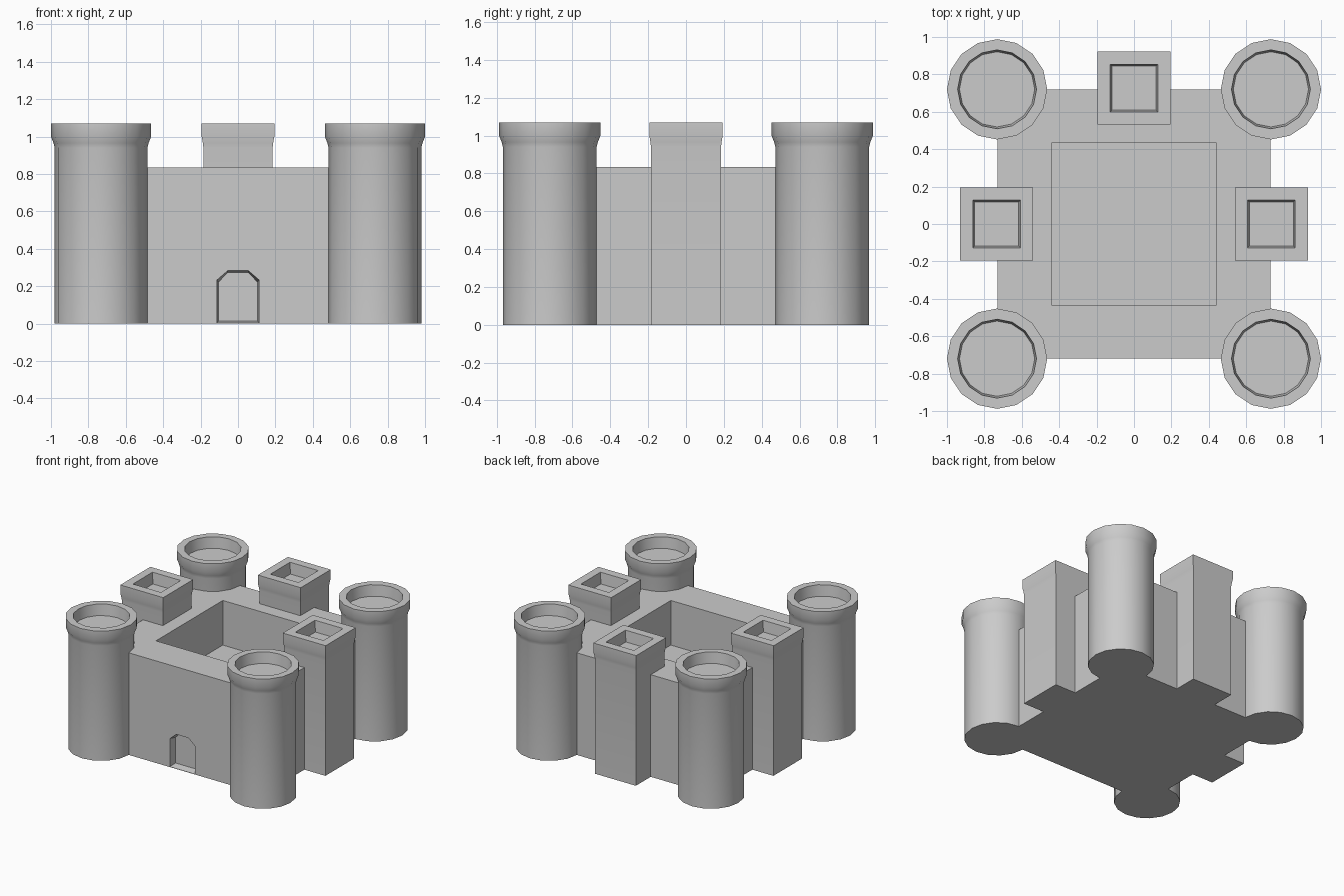
import bpy, bmesh, math

if "Cube" in bpy.data.objects:
    bpy.data.objects.remove(bpy.data.objects["Cube"])


def finish(name, bm, smooth=False):
    bmesh.ops.recalc_face_normals(bm, faces=bm.faces)
    mesh = bpy.data.meshes.new(name)
    bm.to_mesh(mesh)
    bm.free()
    obj = bpy.data.objects.new(name, mesh)
    bpy.context.collection.objects.link(obj)
    bpy.context.view_layer.objects.active = obj
    bpy.ops.object.select_all(action='DESELECT')
    obj.select_set(True)
    if smooth:
        bpy.ops.object.shade_smooth_by_angle(angle=math.radians(35))
    return obj


def loft(name, rings, smooth=False):
    """Skin a stack of equal-length point rings and cap both ends."""
    bm = bmesh.new()
    loops = [[bm.verts.new(p) for p in ring] for ring in rings]
    n = len(loops[0])
    for a, b in zip(loops, loops[1:]):
        for i in range(n):
            j = (i + 1) % n
            bm.faces.new((a[i], a[j], b[j], b[i]))
    bm.faces.new(loops[0][::-1])
    bm.faces.new(loops[-1])
    return finish(name, bm, smooth)


def round_ring(x, y, r, z, n=16):
    return [(x + r * math.cos(2 * math.pi * i / n),
             y + r * math.sin(2 * math.pi * i / n), z) for i in range(n)]


def rect_ring(x, y, hx, hy, z):
    return [(x - hx, y - hy, z), (x + hx, y - hy, z),
            (x + hx, y + hy, z), (x - hx, y + hy, z)]


def cut(target, cutter):
    cutter.hide_render = True
    mod = target.modifiers.new("cut", 'BOOLEAN')
    mod.operation = 'DIFFERENCE'
    mod.solver = 'EXACT'
    mod.object = cutter
    bpy.context.view_layer.objects.active = target
    bpy.ops.object.modifier_apply(modifier=mod.name)
    bpy.data.objects.remove(cutter)


# Main wall block with sunken courtyard
walls = loft("castle_walls", [rect_ring(0, 0, 0.73, 0.72, 0),
                              rect_ring(0, 0, 0.73, 0.72, 0.835)])
cut(walls, loft("courtyard_cutter", [rect_ring(0, 0, 0.44, 0.432, 0.47),
                                     rect_ring(0, 0, 0.44, 0.432, 1.0)]))


# Shallow front doorway with chamfered head and splayed sides
def door_ring(y, inset):
    hw, base, top = 0.113 - inset, 0.003 + inset, 0.283 - inset
    return [(-hw, y, base), (hw, y, base), (hw, y, top - 0.05),
            (0.055, y, top), (-0.055, y, top), (-hw, y, top - 0.05)]


cut(walls, loft("door_cutter", [door_ring(-0.78, -0.0),
                                door_ring(-0.72, 0.0),
                                door_ring(-0.66, 0.01)]))

# Round corner towers: shaft, flared cap, sunken roof
tower_profile = [(0.248, 0), (0.248, 0.94), (0.254, 0.965), (0.268, 1.0),
                 (0.268, 1.07), (0.211, 1.07), (0.201, 0.98)]
for sx, side in ((-1, "left"), (1, "right")):
    for sy, end in ((-1, "front"), (1, "back")):
        loft(f"tower_{end}_{side}",
             [round_ring(sx * 0.732, sy * 0.72, r, z) for r, z in tower_profile],
             True)

# Square wall turrets on three sides
turret_profile = [(0.185, 0), (0.185, 0.94), (0.188, 0.965), (0.194, 1.0),
                  (0.194, 1.07), (0.127, 1.07), (0.117, 0.98)]
for name, x, y in (("left", -0.735, 0), ("right", 0.735, 0), ("back", 0, 0.727)):
    loft(f"turret_{name}",
         [rect_ring(x, y, h, h, z) for h, z in turret_profile], True)
